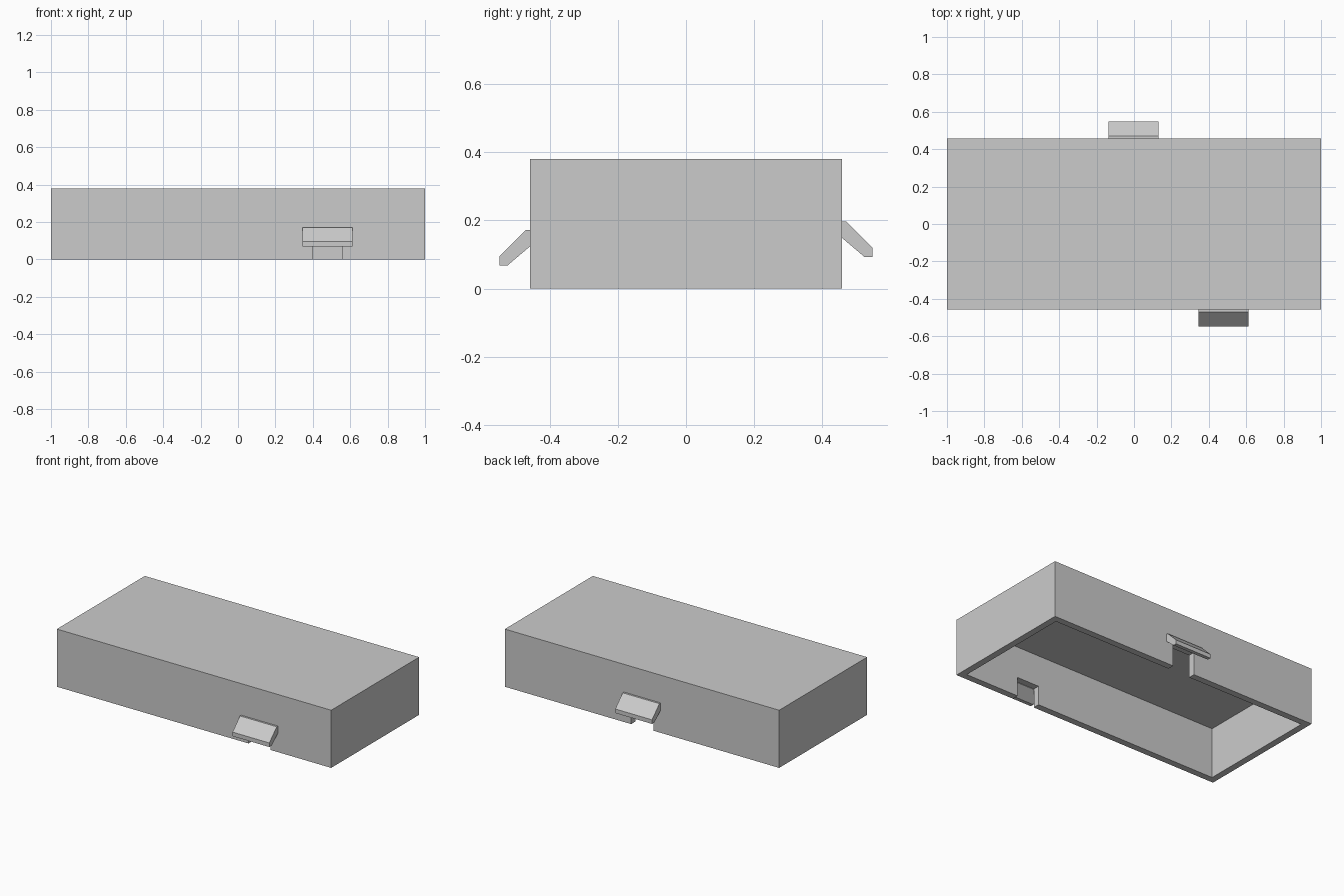
import bpy
import bmesh

cube = bpy.data.objects.get("Cube")
if cube:
    bpy.data.objects.remove(cube, do_unlink=True)

grey = bpy.data.materials.new("light_grey")
grey.use_nodes = True
grey.diffuse_color = (0.6, 0.6, 0.6, 1)
grey.node_tree.nodes["Principled BSDF"].inputs["Base Color"].default_value = (0.6, 0.6, 0.6, 1)

HALF_X, HALF_Y, HEIGHT, WALL = 1.0, 0.458, 0.38, 0.044


def prism(name, profile, x0, x1):
    """Extrude a (y, z) profile along x from x0 to x1."""
    bm = bmesh.new()
    face = bm.faces.new([bm.verts.new((x0, y, z)) for y, z in profile])
    ext = bmesh.ops.extrude_face_region(bm, geom=[face])
    moved = [v for v in ext["geom"] if isinstance(v, bmesh.types.BMVert)]
    bmesh.ops.translate(bm, verts=moved, vec=(x1 - x0, 0, 0))
    bmesh.ops.recalc_face_normals(bm, faces=bm.faces)
    mesh = bpy.data.meshes.new(name)
    bm.to_mesh(mesh)
    bm.free()
    mesh.materials.append(grey)
    obj = bpy.data.objects.new(name, mesh)
    bpy.context.collection.objects.link(obj)
    return obj


def box(name, x0, x1, y0, y1, z0, z1):
    return prism(name, [(y0, z0), (y1, z0), (y1, z1), (y0, z1)], x0, x1)


def cut(target, cutter):
    """Subtract the cutter from the target, then discard it."""
    cutter.hide_render = True
    mod = target.modifiers.new("cut", "BOOLEAN")
    mod.operation, mod.solver, mod.object = "DIFFERENCE", "EXACT", cutter
    bpy.context.view_layer.objects.active = target
    bpy.ops.object.modifier_apply(modifier=mod.name)
    bpy.data.objects.remove(cutter, do_unlink=True)


# Hollow housing, open underneath
housing = box("housing", -HALF_X, HALF_X, -HALF_Y, HALF_Y, 0, HEIGHT)
cut(housing, box("cavity", -HALF_X + WALL, HALF_X - WALL,
                 -HALF_Y + WALL, HALF_Y - WALL, -0.1, HEIGHT - WALL))


def doorway(name, side, x, top):
    """Notch in the wall on the given y side, with a sloping awning above."""
    y0, y1 = sorted((side * (HALF_Y - 2 * WALL), side * (HALF_Y + WALL)))
    cut(housing, box(name + "_notch", x - 0.081, x + 0.081, y0, y1, -0.1, top))
    # Awning profile: distance out from the wall, height above the doorway
    section = [(0, 0.045), (0.013, 0.045), (0.09, -0.032),
               (0.09, -0.059), (0.066, -0.059), (0, -0.003)]
    prism(name + "_awning", [(side * (HALF_Y + d), top + h) for d, h in section],
          x - 0.134, x + 0.134)


doorway("front", -1, 0.478, 0.127)
doorway("back", 1, -0.002, 0.152)
